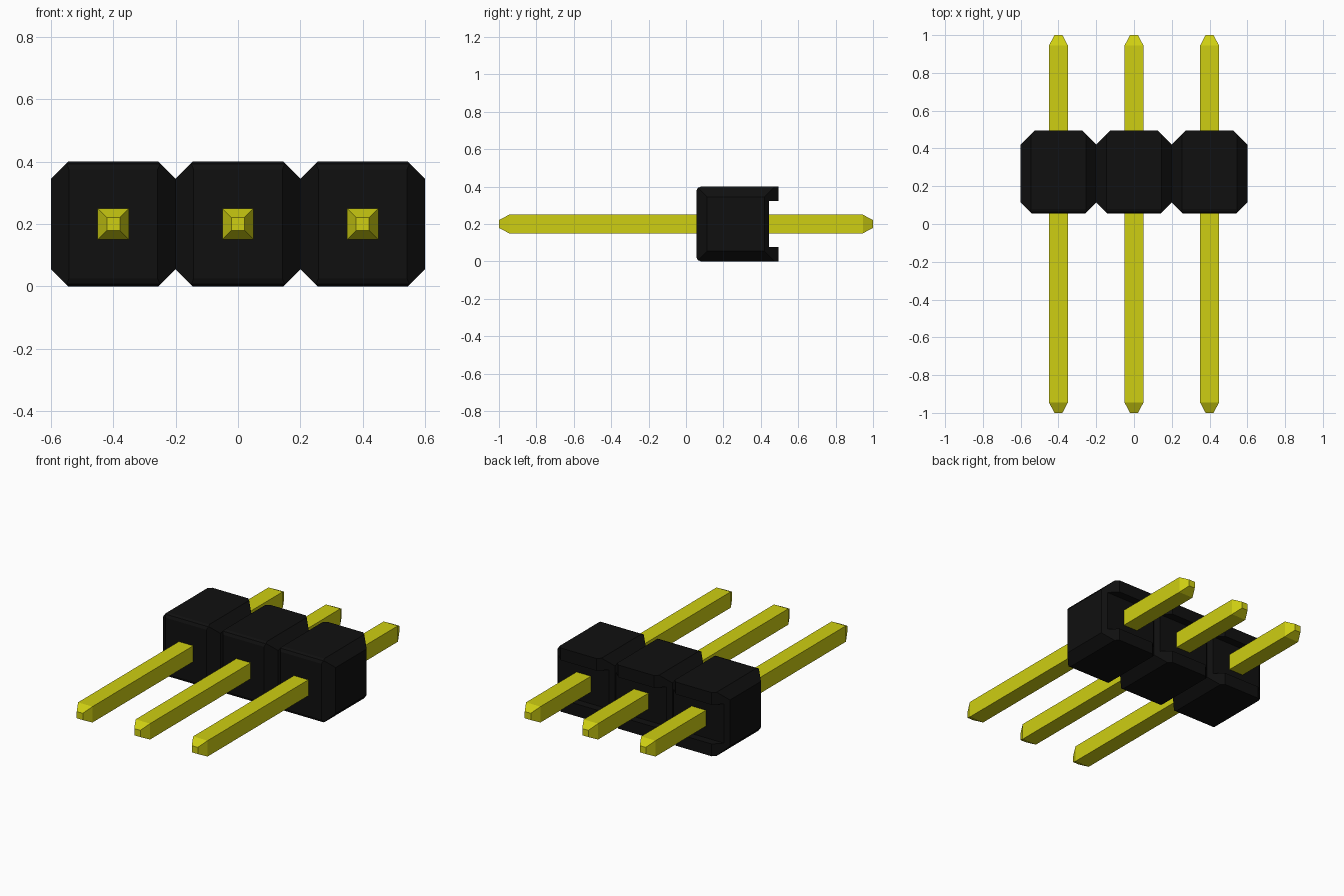
import bpy, bmesh
from mathutils import Vector

cube = bpy.data.objects.get("Cube")
if cube:
    bpy.data.objects.remove(cube, do_unlink=True)


def material(name, rgb, rough):
    m = bpy.data.materials.new(name)
    m.use_nodes = True
    m.diffuse_color = (*rgb, 1)
    bsdf = m.node_tree.nodes["Principled BSDF"]
    bsdf.inputs["Base Color"].default_value = (*rgb, 1)
    bsdf.inputs["Roughness"].default_value = rough
    return m


black = material("black plastic", (0.005, 0.005, 0.005), 0.6)
yellow = material("yellow metal", (0.62, 0.62, 0.006), 0.5)


def finish(name, bm, mat, x):
    bmesh.ops.recalc_face_normals(bm, faces=bm.faces)
    me = bpy.data.meshes.new(name)
    bm.to_mesh(me)
    bm.free()
    me.materials.append(mat)
    ob = bpy.data.objects.new(name, me)
    ob.location = (x, 0, 0.2)
    bpy.context.collection.objects.link(ob)


def slice_off(bm, point, normal):
    """Cut away everything beyond a plane and cap the opening."""
    cut = bmesh.ops.bisect_plane(
        bm, geom=bm.verts[:] + bm.edges[:] + bm.faces[:], dist=1e-5,
        plane_co=point, plane_no=normal, clear_outer=True)["geom_cut"]
    edges = [e for e in cut if isinstance(e, bmesh.types.BMEdge)]
    bmesh.ops.edgeloop_fill(bm, edges=edges)


def housing(name, x):
    # Upper half of the side profile (y, z), mirrored below: softened front, channel at the back
    half = [(0.445, 0.123), (0.495, 0.123), (0.495, 0.2), (0.08, 0.2),
            (0.063, 0.193), (0.055, 0.175)]
    profile = half + [(y, -z) for y, z in reversed(half)]
    bm = bmesh.new()
    face = bm.faces.new([bm.verts.new((-0.2, y, z)) for y, z in profile])
    new = bmesh.ops.extrude_face_region(bm, geom=[face])["geom"]
    bmesh.ops.translate(bm, vec=(0.4, 0, 0),
                        verts=[v for v in new if isinstance(v, bmesh.types.BMVert)])
    bmesh.ops.recalc_face_normals(bm, faces=bm.faces)
    for s in (-1, 1):
        # Long corner chamfers, then the front and back side chamfers
        for t in (-1, 1):
            slice_off(bm, Vector((s * 0.2, 0, t * 0.145)), Vector((s, 0, t)))
        slice_off(bm, Vector((s * 0.2, 0.113, 0)), Vector((s, -1, 0)))
        slice_off(bm, Vector((s * 0.2, 0.42, 0)), Vector((s, 1, 0)))
    finish(name, bm, black, x)


def pin(name, x):
    # Square rings along the length, narrowing at both tips
    bm = bmesh.new()
    rings = []
    for y, r in ((-1, 0.021), (-0.945, 0.05), (0.945, 0.05), (1, 0.021)):
        rings.append([bm.verts.new((a * r, y, b * r))
                      for a, b in ((-1, -1), (1, -1), (1, 1), (-1, 1))])
    for p, q in zip(rings, rings[1:]):
        for i in range(4):
            j = (i + 1) % 4
            bm.faces.new((p[i], p[j], q[j], q[i]))
    bm.faces.new(rings[0])
    bm.faces.new(rings[-1])
    finish(name, bm, yellow, x)


for label, x in (("right", -0.4), ("middle", 0), ("left", 0.4)):
    housing(label + "_housing", x)
    pin(label + "_pin", x)
